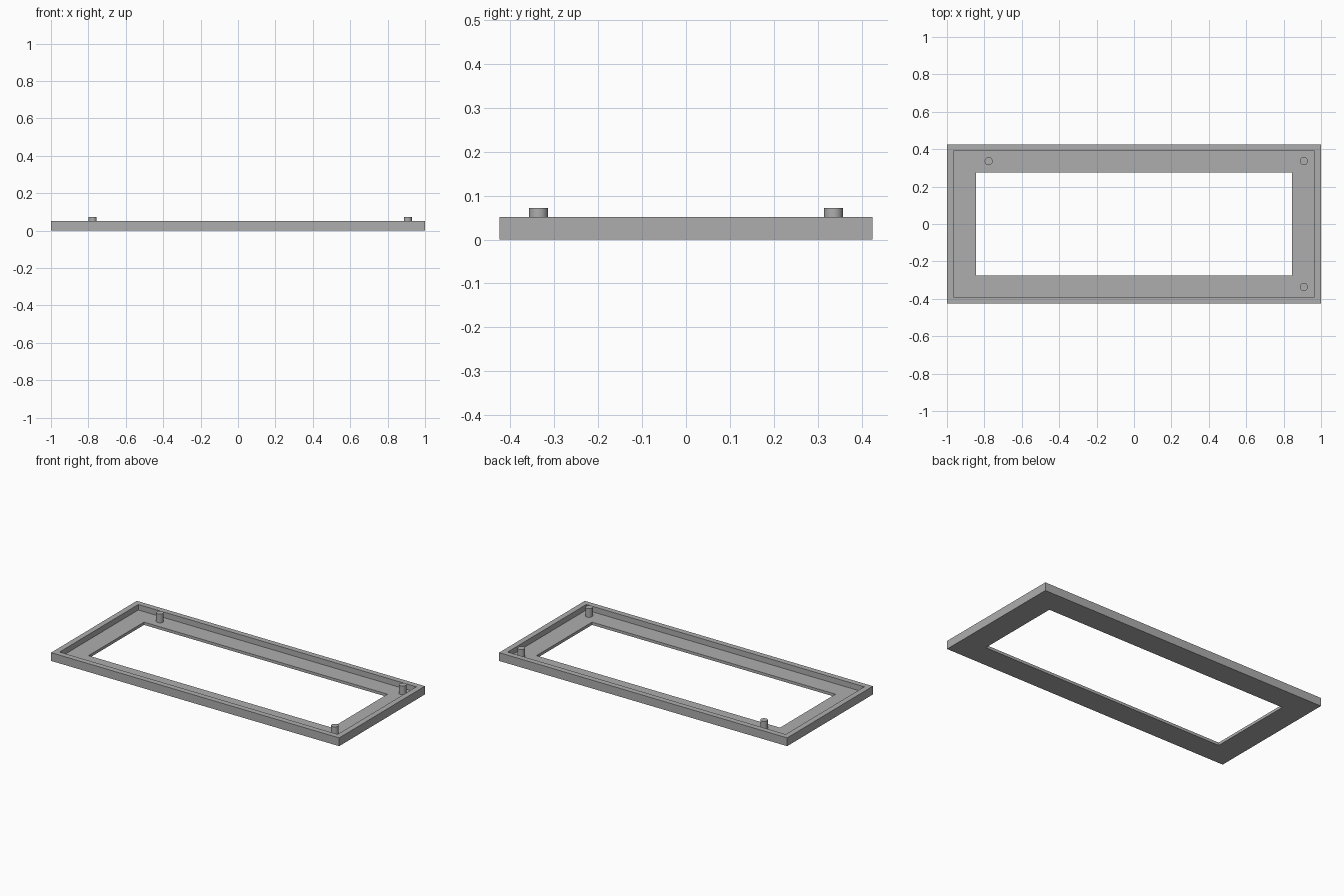
import bpy
import bmesh

cube = bpy.data.objects.get("Cube")
if cube:
    bpy.data.objects.remove(cube, do_unlink=True)

FLOOR, RIM, PEG_TOP = 0.0175, 0.052, 0.072
PEG_RADIUS = 0.0215

grey = bpy.data.materials.new("plain grey")
grey.use_nodes = True
grey.diffuse_color = (0.42, 0.42, 0.42, 1)
grey.node_tree.nodes["Principled BSDF"].inputs["Base Color"].default_value = grey.diffuse_color


def add_object(name, bm):
    bmesh.ops.recalc_face_normals(bm, faces=bm.faces)
    mesh = bpy.data.meshes.new(name)
    bm.to_mesh(mesh)
    bm.free()
    mesh.materials.append(grey)
    obj = bpy.data.objects.new(name, mesh)
    bpy.context.collection.objects.link(obj)
    return obj


# Frame: an L-shaped section (raised rim, low inner ledge) swept round a rectangle
section = [
    (1.0, 0.425, 0), (1.0, 0.425, RIM),
    (0.965, 0.39, RIM), (0.965, 0.39, FLOOR),
    (0.845, 0.275, FLOOR), (0.845, 0.275, 0),
]
corners = [(-1, -1), (1, -1), (1, 1), (-1, 1)]
bm = bmesh.new()
rings = [[bm.verts.new((sx * x, sy * y, z)) for sx, sy in corners] for x, y, z in section]
for i, ring in enumerate(rings):
    after = rings[(i + 1) % len(rings)]
    for j in range(4):
        k = (j + 1) % 4
        bm.faces.new((ring[j], ring[k], after[k], after[j]))
add_object("frame", bm)

# Locating pegs: three round posts standing on the ledge
pegs = {
    "back_right_peg": (-0.777, 0.336),
    "back_left_peg": (0.908, 0.336),
    "front_left_peg": (0.908, -0.336),
}
for name, (x, y) in pegs.items():
    bm = bmesh.new()
    bmesh.ops.create_cone(bm, cap_ends=True, segments=32, radius1=PEG_RADIUS,
                          radius2=PEG_RADIUS, depth=PEG_TOP - FLOOR)
    for face in bm.faces:
        face.smooth = len(face.verts) == 4
    for edge in bm.edges:
        edge.smooth = all(f.smooth for f in edge.link_faces)
    peg = add_object(name, bm)
    peg.location = (x, y, (PEG_TOP + FLOOR) / 2)
